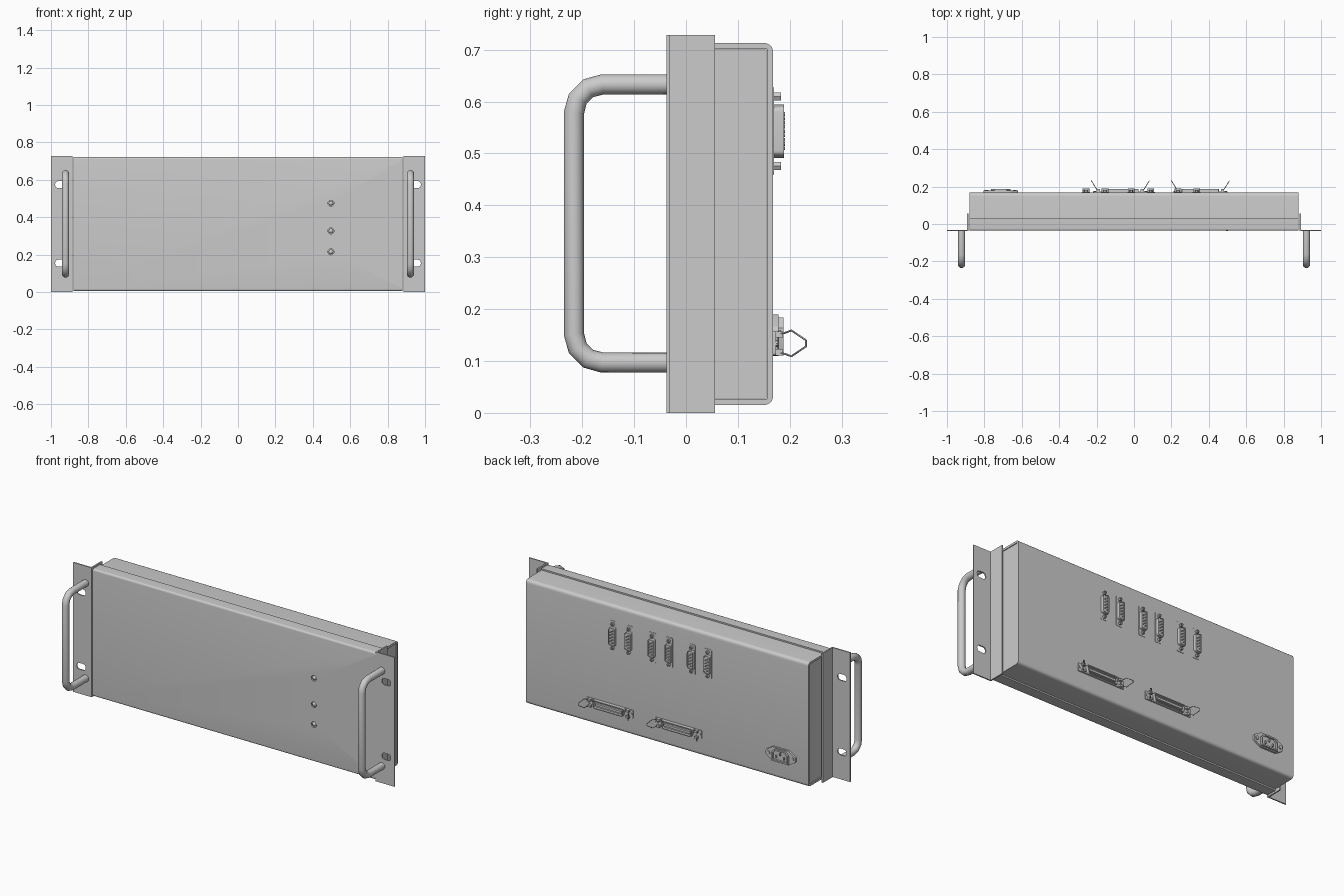
import bpy, bmesh, math
from mathutils import Vector

if "Cube" in bpy.data.objects:
    bpy.data.objects.remove(bpy.data.objects["Cube"])


def fillet(pts, r, n=4, only=None):
    """Round the corners of a 2D outline."""
    out = []
    for i, p in enumerate(pts):
        p = Vector(p)
        if only is not None and i not in only:
            out.append(p)
            continue
        a, b = Vector(pts[i - 1]) - p, Vector(pts[(i + 1) % len(pts)]) - p
        a, b = p + a.normalized() * r, p + b.normalized() * r
        for k in range(n + 1):
            t = k / n
            out.append(a * (1 - t) ** 2 + p * 2 * t * (1 - t) + b * t * t)
    return out


def rect(cx, cz, w, h):
    return [(cx - w / 2, cz - h / 2), (cx + w / 2, cz - h / 2),
            (cx + w / 2, cz + h / 2), (cx - w / 2, cz + h / 2)]


def circle(cx, cz, r, n=16):
    return [(cx + r * math.cos(2 * math.pi * i / n), cz + r * math.sin(2 * math.pi * i / n)) for i in range(n)]


def prism(bm, pts, a, b, axis='y', recess=None):
    """Extrude an outline from a to b; recess = (rim width, depth) hollows the far end."""
    def pos(p, d):
        return (p[0], d, p[1]) if axis == 'y' else (d, p[0], p[1])
    lo = [bm.verts.new(pos(p, a)) for p in pts]
    hi = [bm.verts.new(pos(p, b)) for p in pts]
    top = bm.faces.new(hi)
    faces = [bm.faces.new(lo[::-1]), top]
    n = len(pts)
    faces += [bm.faces.new((lo[i], lo[(i + 1) % n], hi[(i + 1) % n], hi[i])) for i in range(n)]
    bmesh.ops.recalc_face_normals(bm, faces=faces)
    if recess:
        bmesh.ops.inset_individual(bm, faces=[top], thickness=recess[0], use_even_offset=True)
        new = bmesh.ops.extrude_discrete_faces(bm, faces=[top])['faces']
        shift = Vector((0, -recess[1], 0)) if axis == 'y' else Vector((-recess[1], 0, 0))
        bmesh.ops.translate(bm, verts=list(new[0].verts), vec=shift)


def smooth(ob):
    bpy.ops.object.select_all(action='DESELECT')
    ob.select_set(True)
    bpy.context.view_layer.objects.active = ob
    bpy.ops.object.shade_smooth_by_angle(angle=math.radians(35))


def finish(name, bm, shade=True):
    me = bpy.data.meshes.new(name)
    bm.to_mesh(me)
    bm.free()
    ob = bpy.data.objects.new(name, me)
    bpy.context.collection.objects.link(ob)
    if shade:
        smooth(ob)
    return ob


def cut(ob, outlines, a, b):
    bm = bmesh.new()
    for o in outlines:
        prism(bm, o, a, b)
    cutter = finish("cutter", bm, False)
    cutter.hide_render = True
    m = ob.modifiers.new("holes", 'BOOLEAN')
    m.object, m.solver = cutter, 'EXACT'
    bpy.context.view_layer.objects.active = ob
    while ob.modifiers[0] != m:
        bpy.ops.object.modifier_move_up(modifier=m.name)
    bpy.ops.object.modifier_apply(modifier=m.name)
    bpy.data.objects.remove(cutter)


def wire(name, pts, r, cyclic=False, res=3):
    cu = bpy.data.curves.new(name, 'CURVE')
    cu.dimensions, cu.bevel_depth, cu.bevel_resolution = '3D', r, res
    cu.use_fill_caps = True
    s = cu.splines.new('POLY')
    s.points.add(len(pts) - 1)
    for q, p in zip(s.points, pts):
        q.co = (*p, 1)
    s.use_cyclic_u = cyclic
    ob = bpy.data.objects.new(name, cu)
    bpy.context.collection.objects.link(ob)
    bpy.ops.object.select_all(action='DESELECT')
    ob.select_set(True)
    bpy.context.view_layer.objects.active = ob
    bpy.ops.object.convert(target='MESH')
    smooth(bpy.context.object)


def channel(name, y_open, y_back, z0, z1, t, r):
    """Folded sheet: web at y_back, flanges running to y_open."""
    s = 1 if y_back > y_open else -1
    outer = fillet([(y_open, z0), (y_back, z0), (y_back, z1), (y_open, z1)], r, 5, (1, 2))
    inner = [(y_open, z1 - t), (y_back - s * t, z1 - t), (y_back - s * t, z0 + t), (y_open, z0 + t)]
    bm = bmesh.new()
    prism(bm, outer + [Vector(p) for p in inner], -0.88, 0.88, 'x')
    return finish(name, bm)


BACK = 0.168

# Folded front panel and rear cover
front = channel("front_panel", 0.03, -0.036, 0.006, 0.722, 0.008, 0.012)
channel("rear_cover", -0.025, BACK, 0.015, 0.713, 0.012, 0.02)
lights = [(0.497, z) for z in (0.475, 0.327, 0.215)]
cut(front, [circle(x, z, 0.016) for x, z in lights], -0.06, -0.01)

# Indicator lights sitting in the panel holes
for x, z in lights:
    bm = bmesh.new()
    bmesh.ops.create_uvsphere(bm, u_segments=16, v_segments=8, radius=0.013)
    bmesh.ops.translate(bm, verts=bm.verts, vec=(x, -0.025, z))
    finish("indicator_light", bm)

for s in (-1, 1):
    # Recessed side panel
    bm = bmesh.new()
    prism(bm, rect(0.0635, 0.364, 0.183, 0.673), s * 0.868, s * 0.876, 'x')
    finish("side_panel", bm, False)

    # L-shaped rack ear with slots
    bm = bmesh.new()
    prof = [(1, -0.038), (1, -0.031), (0.892, -0.031), (0.892, 0.056), (0.884, 0.056), (0.884, -0.038)]
    lo = [bm.verts.new((s * x, y, 0)) for x, y in prof]
    f = bm.faces.new(lo)
    up = bmesh.ops.extrude_face_region(bm, geom=[f], use_keep_orig=True)['geom']
    bmesh.ops.translate(bm, verts=[v for v in up if isinstance(v, bmesh.types.BMVert)], vec=(0, 0, 0.728))
    bmesh.ops.recalc_face_normals(bm, faces=bm.faces)
    ear = finish("rack_ear", bm, False)
    cut(ear, [fillet(rect(s * 0.95, z, 0.055, 0.036), 0.0175, 5) for z in (0.155, 0.575)], -0.06, -0.015)

    # Bent handle
    R, yb, z0, z1 = 0.055, -0.216, 0.097, 0.633
    path = [(-0.032, z0)]
    for zc, st in ((z0 + R, 270), (z1 - R, 180)):
        for k in range(4):
            a = math.radians(st - 30 * k)
            path.append((yb + R + R * math.cos(a), zc + R * math.sin(a)))
    path.append((-0.032, z1))
    wire("handle", [(s * 0.922, y, z) for y, z in path], 0.0195, res=6)

# Six small D-shaped connectors with jack screws
for x in (0.335, 0.235, 0.09, -0.015, -0.155, -0.257):
    zc = 0.543
    bm = bmesh.new()
    prism(bm, fillet(rect(x, zc, 0.042, 0.168), 0.006), BACK - 0.001, BACK + 0.002)
    d = [(x - 0.018, zc - 0.053), (x + 0.018, zc - 0.046), (x + 0.018, zc + 0.046), (x - 0.018, zc + 0.053)]
    prism(bm, fillet(d, 0.009), BACK, 0.189, recess=(0.004, 0.004))
    for row, n in ((-0.006, 5), (0.006, 4)):
        for i in range(n):
            prism(bm, circle(x + row, zc + (i - (n - 1) / 2) * 0.0165, 0.0035, 8), 0.18, 0.191)
    for e in (-1, 1):
        prism(bm, circle(x, zc + e * 0.067, 0.009, 6), BACK, 0.183, recess=(0.004, 0.008))
    finish("d_connector", bm)

# Two wide ribbon connectors with wire latches
for x in (0.355, -0.073):
    zc = 0.134
    bm = bmesh.new()
    prism(bm, fillet(rect(x, zc, 0.29, 0.046), 0.005), BACK - 0.001, 0.173)
    d = [(x - 0.09, zc - 0.023), (x + 0.09, zc - 0.023), (x + 0.1, zc + 0.023), (x - 0.1, zc + 0.023)]
    prism(bm, fillet(d, 0.009), BACK, 0.188, recess=(0.005, 0.014))
    prism(bm, rect(x, zc, 0.165, 0.012), BACK, 0.186)
    for e in (-1, 1):
        for dz in (-0.017, 0.017):
            prism(bm, rect(x + e * 0.118, zc + dz, 0.018, 0.012), BACK, 0.187)
        prism(bm, circle(x + e * 0.136, zc, 0.007, 10), BACK, 0.177)
        loop = [(0.178, -0.018), (0.19, -0.02), (0.203, -0.025), (0.231, -0.006),
                (0.231, 0.006), (0.203, 0.025), (0.19, 0.02), (0.178, 0.018)]
        wire("latch_wire", [(x + e * (0.117 + (y - 0.17) * 0.62), y, zc + z) for y, z in loop], 0.002, True, 1)
    finish("ribbon_connector", bm)

# Mains power inlet: flange, shroud, socket core and three pins
px, pz = -0.713, 0.15
bm = bmesh.new()
half = [(0.05, -0.04), (0.092, -0.014), (0.092, 0.014), (0.05, 0.04)]
hexa = [(px + a, pz + b) for a, b in half] + [(px - a, pz + b) for a, b in reversed(half)]
prism(bm, fillet(hexa, 0.006), BACK - 0.001, 0.178)
shroud = [(-0.052, -0.034), (0.052, -0.034), (0.052, 0.014), (0.032, 0.034), (-0.032, 0.034), (-0.052, 0.014)]
prism(bm, [(px + a, pz + b) for a, b in shroud], BACK, 0.188, recess=(0.008, 0.017))
for dx, dz in ((-0.024, -0.008), (0, 0.01), (0.024, -0.008)):
    prism(bm, rect(px + dx, pz + dz, 0.007, 0.014), 0.17, 0.186)
for e in (-1, 1):
    prism(bm, circle(px + e * 0.075, pz, 0.01, 12), BACK, 0.183)
finish("power_inlet", bm)
